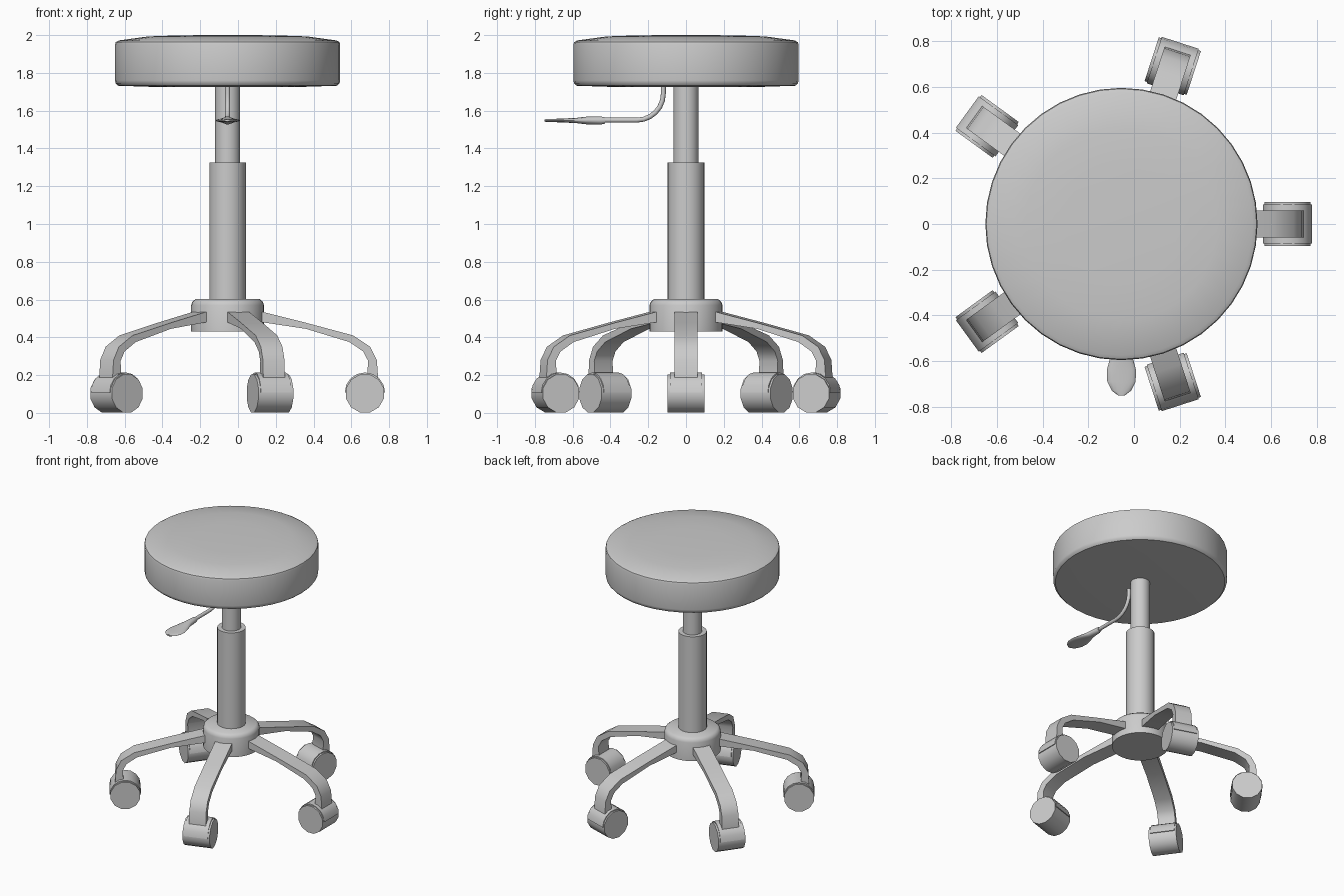
import bpy, bmesh, math
from mathutils import Matrix, Vector

cube = bpy.data.objects.get("Cube")
if cube:
    bpy.data.objects.remove(cube)

AXIS = Vector((-0.055, 0, 0))   # centre line of seat and column

grey = bpy.data.materials.new("light grey")
grey.use_nodes = True
grey.diffuse_color = (0.6, 0.6, 0.6, 1)
grey.node_tree.nodes["Principled BSDF"].inputs["Base Color"].default_value = (0.6, 0.6, 0.6, 1)


def finish(name, bm, matrix=None, angle=40):
    """Turn a bmesh into a smooth-shaded object standing on the stool axis."""
    bmesh.ops.remove_doubles(bm, verts=bm.verts, dist=0.0005)
    bmesh.ops.recalc_face_normals(bm, faces=bm.faces)
    mesh = bpy.data.meshes.new(name)
    bm.to_mesh(mesh)
    bm.free()
    mesh.materials.append(grey)
    obj = bpy.data.objects.new(name, mesh)
    bpy.context.collection.objects.link(obj)
    obj.matrix_world = Matrix.Translation(AXIS) @ (matrix or Matrix())
    bpy.ops.object.select_all(action='DESELECT')
    obj.select_set(True)
    bpy.context.view_layer.objects.active = obj
    bpy.ops.object.shade_smooth_by_angle(angle=math.radians(angle))
    return obj


def lathe(name, profile, steps=32):
    """Spin a (radius, height) profile about z."""
    bm = bmesh.new()
    verts = [bm.verts.new((r, 0, z)) for r, z in profile]
    edges = [bm.edges.new(pair) for pair in zip(verts, verts[1:])]
    bmesh.ops.spin(bm, geom=verts + edges, cent=(0, 0, 0), axis=(0, 0, 1),
                   angle=math.tau, steps=steps)
    return finish(name, bm)


def prism(name, outline, half_width, matrix):
    """Extrude an (x, z) outline sideways along y."""
    bm = bmesh.new()
    face = bm.faces.new([bm.verts.new((x, -half_width, z)) for x, z in outline])
    new = bmesh.ops.extrude_face_region(bm, geom=[face])["geom"]
    bmesh.ops.translate(bm, vec=(0, 2 * half_width, 0),
                        verts=[v for v in new if isinstance(v, bmesh.types.BMVert)])
    return finish(name, bm, matrix)


def arc(cx, cz, radius, start, end, count):
    return [(cx + radius * math.cos(start + (end - start) * i / count),
             cz + radius * math.sin(start + (end - start) * i / count))
            for i in range(count + 1)]


# Padded seat
lathe("seat", [(0, 1.725), (0.4, 1.726), (0.58, 1.732), (0.593, 1.745), (0.596, 1.76),
               (0.596, 1.95), (0.592, 1.963), (0.575, 1.972), (0.42, 1.993),
               (0.25, 1.999), (0, 2.0)], 40)

# Gas lift column and hub
lathe("inner_column", [(0, 1.3), (0.066, 1.3), (0.066, 1.74), (0, 1.74)])
lathe("outer_column", [(0, 0.58), (0.097, 0.58), (0.097, 1.325), (0, 1.325)])
lathe("hub", [(0, 0.432), (0.193, 0.432), (0.193, 0.57), (0.187, 0.588),
              (0.17, 0.602), (0, 0.602)])

# Five curved legs, each with a wheel and a half-round hood
leg_outline = [(0.183, 0.535), (0.415, 0.477), (0.665, 0.41), (0.755, 0.35),
               (0.79, 0.28), (0.797, 0.18), (0.738, 0.18), (0.744, 0.275),
               (0.718, 0.325), (0.645, 0.375), (0.415, 0.445), (0.183, 0.48)]
WHEEL_X, WHEEL_Z = 0.727, 0.103
half = math.pi / 12
wheel_outline = arc(WHEEL_X, WHEEL_Z, 0.104, half, half + math.tau, 12)[:-1]
hood_outline = (arc(WHEEL_X, WHEEL_Z + 0.004, 0.107, 0, math.pi, 8)
                + arc(WHEEL_X, WHEEL_Z + 0.004, 0.09, math.pi, 0, 8))
for i in range(5):
    turn = Matrix.Rotation(math.tau * i / 5, 4, 'Z')
    prism(f"leg_{i + 1}", leg_outline, 0.06, turn)
    prism(f"wheel_{i + 1}", wheel_outline, 0.097, turn)
    prism(f"wheel_hood_{i + 1}", hood_outline, 0.085, turn)


def loft(name, rings, sides=12):
    """Skin elliptical rings given as (centre, up direction, half width, half height)."""
    bm = bmesh.new()
    loops = []
    for centre, up, width, height in rings:
        loop = []
        for k in range(sides):
            a = math.tau * k / sides
            loop.append(bm.verts.new(Vector(centre) + Vector((width * math.cos(a), 0, 0))
                                     + Vector(up) * height * math.sin(a)))
        loops.append(loop)
    for a, b in zip(loops, loops[1:]):
        for k in range(sides):
            n = (k + 1) % sides
            bm.faces.new((a[k], a[n], b[n], b[k]))
    bm.faces.new(loops[0])
    bm.faces.new(loops[-1])
    return finish(name, bm, angle=50)


# Height lever: bent rod and flattened paddle
rod = [((0, -0.12, 1.74), (0, 1, 0), 0.013, 0.013)]
for i in range(7):
    a = math.pi / 2 * i / 6
    rod.append(((0, -0.26 + 0.14 * math.cos(a), 1.69 - 0.14 * math.sin(a)),
                (0, math.cos(a), -math.sin(a)), 0.013, 0.013))
rod.append(((0, -0.45, 1.55), (0, 0, -1), 0.013, 0.013))
loft("lever_rod", rod)

paddle = [(-0.43, 0.017, 0.017), (-0.45, 0.021, 0.021), (-0.52, 0.028, 0.021),
          (-0.58, 0.048, 0.014), (-0.64, 0.064, 0.011), (-0.69, 0.062, 0.009),
          (-0.73, 0.042, 0.008), (-0.75, 0.015, 0.006)]
loft("lever_handle", [((0, y, 1.548), (0, 0, 1), w, h) for y, w, h in paddle], 16)
